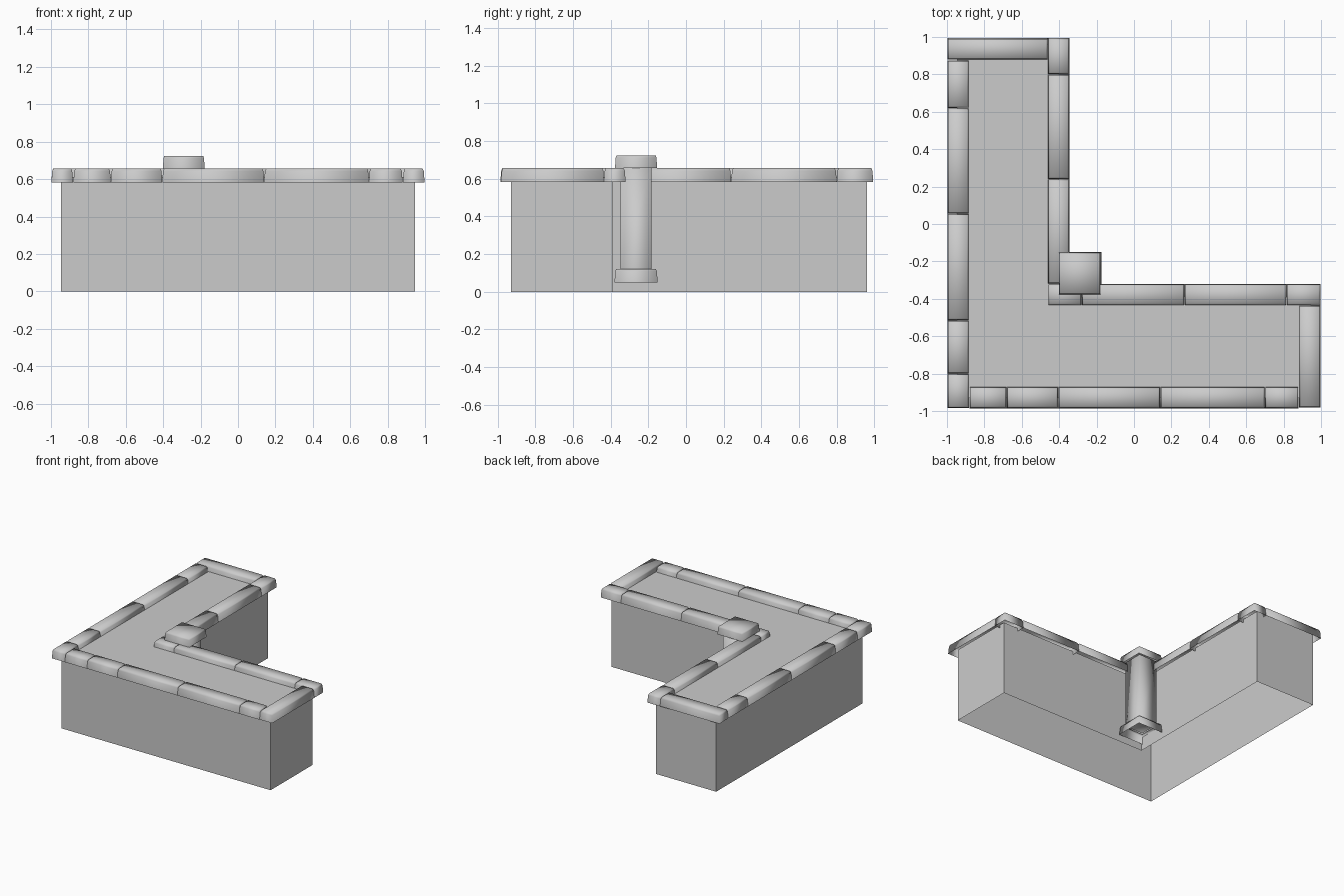
import bpy, bmesh

cube = bpy.data.objects.get("Cube")
if cube:
    bpy.data.objects.remove(cube, do_unlink=True)

stone = bpy.data.materials.new("grey_stone")
stone.use_nodes = True
GREY = (0.6, 0.6, 0.6, 1)
stone.diffuse_color = GREY
stone.node_tree.nodes["Principled BSDF"].inputs["Base Color"].default_value = GREY


def shell(name, rings, smooth=False):
    """Join matching rings of points into a skin, capped on top, open below."""
    bm = bmesh.new()
    rows = [[bm.verts.new(p) for p in ring] for ring in rings]
    n = len(rows[0])
    for a, b in zip(rows, rows[1:]):
        for i in range(n):
            j = (i + 1) % n
            bm.faces.new((a[i], a[j], b[j], b[i]))
    bm.faces.new(rows[-1])
    for face in bm.faces:
        face.smooth = smooth
    mesh = bpy.data.meshes.new(name)
    bm.to_mesh(mesh)
    bm.free()
    mesh.materials.append(stone)
    bpy.context.collection.objects.link(bpy.data.objects.new(name, mesh))


def block(name, x0, x1, y0, y1, levels):
    """Soft shaded block; levels are (height, inset) pairs from the bottom up."""
    shell(name, [[(x0 + d, y0 + d, z), (x1 - d, y0 + d, z),
                  (x1 - d, y1 - d, z), (x0 + d, y1 - d, z)] for z, d in levels],
          smooth=True)


# L-shaped wall block
outline = [(-0.947, -0.93), (0.947, -0.93), (0.947, -0.39),
           (-0.40, -0.39), (-0.40, 0.962), (-0.947, 0.962)]
shell("wall_block", [[(x, y, z) for x, y in outline] for z in (0, 0.61)])

# Coping stones laid end to end between joints
HALF = 0.0575
COPING = [(0.582, 0), (0.642, 0.004), (0.656, 0.010)]


def coping_run(name, axis, centre, joints):
    for i, (s, e) in enumerate(zip(joints, joints[1:]), 1):
        along, across = (s, e), (centre - HALF, centre + HALF)
        spans = along + across if axis == "x" else across + along
        block(f"{name}_{i}", *spans, COPING)


coping_run("front_coping", "x", -0.928, [-0.88, -0.68, -0.405, 0.14, 0.70, 0.88])
coping_run("right_coping", "y", -0.94, [-0.985, -0.80, -0.515, 0.055, 0.62, 0.875])
coping_run("back_coping", "x", 0.936, [-0.998, -0.46])
coping_run("inner_side_coping", "y", -0.403, [-0.32, 0.24, 0.80, 0.994])
coping_run("inner_back_coping", "x", -0.378, [-0.46, -0.28, 0.27, 0.815, 0.997])
coping_run("left_coping", "y", 0.94, [-0.982, -0.435])

# Square column in the inner corner
CX, CY = -0.29, -0.265


def column_part(name, half, levels):
    block(name, CX - half, CX + half, CY - half, CY + half, levels)


column_part("column_shaft", 0.083, [(0.11, 0), (0.67, 0)])
column_part("column_base", 0.115, [(0.05, 0), (0.11, 0.005), (0.122, 0.010)])
column_part("column_cap", 0.112, [(0.658, 0), (0.712, 0.004), (0.724, 0.008)])
